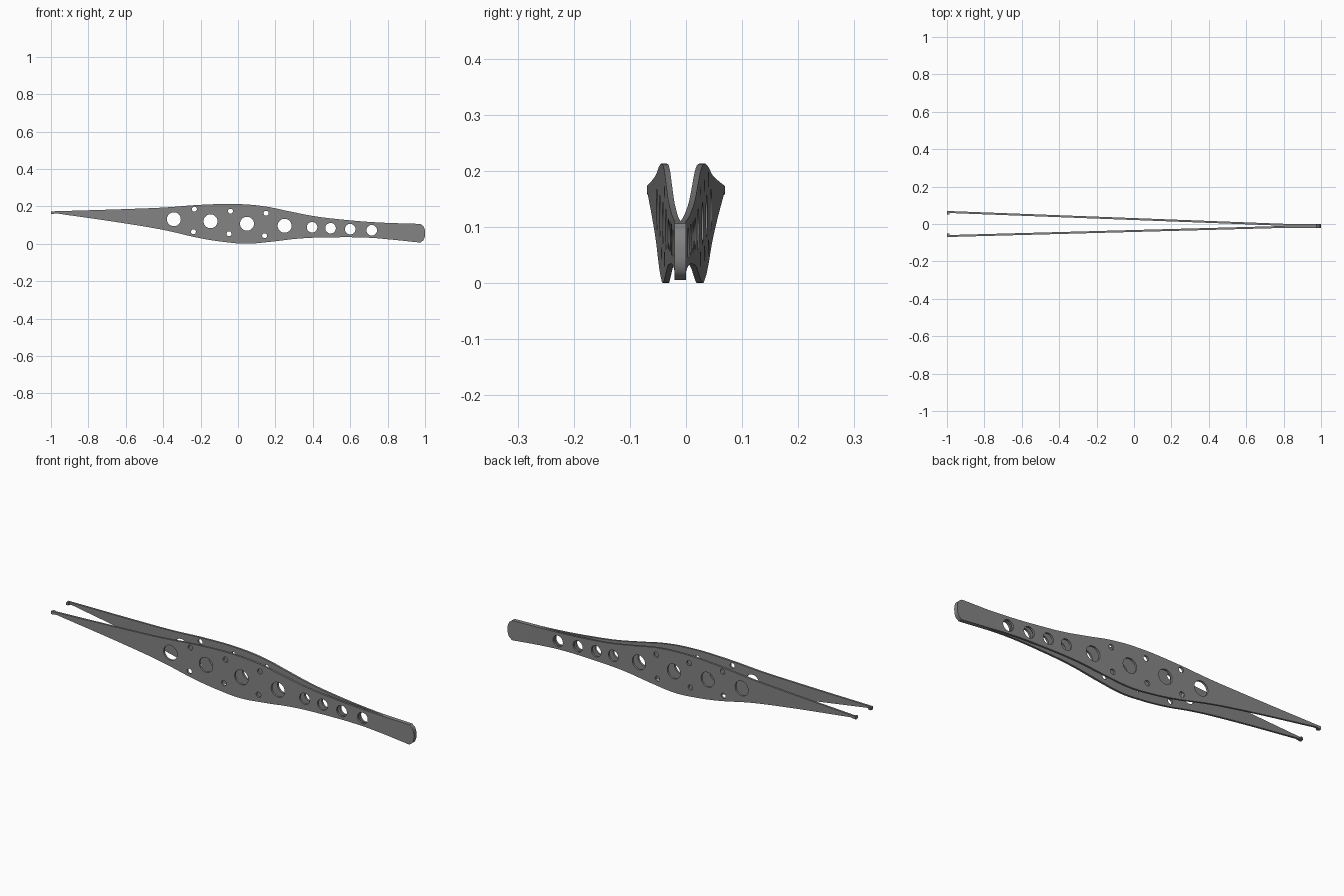
import bpy
import bmesh
import math
from mathutils import Vector

cube = bpy.data.objects.get("Cube")
if cube:
    bpy.data.objects.remove(cube, do_unlink=True)

steel = bpy.data.materials.new("grey steel")
steel.use_nodes = True
colour = (0.23, 0.23, 0.23, 1)
steel.diffuse_color = colour
steel.node_tree.nodes["Principled BSDF"].inputs["Base Color"].default_value = colour

HALF = 0.0052   # half the plate thickness
BEND = 0.82     # where the two arms meet

# Side profile: upper edge from tip to handle, rounded end, lower edge back
TOP = [(-1, .173), (-.58, .186), (-.39, .194), (-.2, .208), (0, .212), (.14, .2),
       (.28, .172), (.41, .147), (.54, .131), (.73, .115), (.975, .106)]
END = [(.993, .09), (1, .055), (.993, .022)]
LOW = [(.975, .006), (.81, .023), (.7, .032), (.49, .034), (.33, .028), (.17, .01),
       (.04, 0), (-.07, .009), (-.2, .029), (-.39, .072), (-.58, .105), (-.97, .162), (-1, .158)]
SHARP = {TOP[0], LOW[-1], LOW[-2], TOP[-1], LOW[0]}

# Holes grouped by radius
HOLES = {
    .037: [(-.343, .131), (-.147, .12), (.048, .107), (.249, .096)],
    .028: [(.396, .088), (.495, .083), (.6, .078), (.715, .072)],
    .013: [(-.233, .185), (-.04, .174), (.15, .163),
           (-.238, .064), (-.048, .053), (.142, .043)],
}


def add_spline(curve, points, sharp=()):
    s = curve.splines.new('BEZIER')
    s.bezier_points.add(len(points) - 1)
    s.use_cyclic_u = True
    s.resolution_u = 6
    for bp, p in zip(s.bezier_points, points):
        bp.co = (p[0], p[1], 0)
        kind = 'VECTOR' if p in sharp else 'AUTO'
        bp.handle_left_type = bp.handle_right_type = kind


def finish(bm, name):
    bmesh.ops.recalc_face_normals(bm, faces=bm.faces)
    mesh = bpy.data.meshes.new(name)
    bm.to_mesh(mesh)
    bm.free()
    mesh.materials.append(steel)
    obj = bpy.data.objects.new(name, mesh)
    bpy.context.collection.objects.link(obj)
    bpy.ops.object.select_all(action='DESELECT')
    obj.select_set(True)
    bpy.context.view_layer.objects.active = obj
    bpy.ops.object.shade_smooth_by_angle(angle=math.radians(30))
    return obj


def perforated_plate():
    """Filled profile with round holes, lying flat, as a bmesh."""
    curve = bpy.data.curves.new("plate_profile", 'CURVE')
    curve.dimensions = '2D'
    curve.fill_mode = 'BOTH'
    curve.extrude = HALF
    add_spline(curve, TOP + END + LOW, SHARP)
    for r, centres in HOLES.items():
        for cx, cz in centres:
            add_spline(curve, [(cx + r * math.cos(k * math.pi / 4),
                                cz + r * math.sin(k * math.pi / 4)) for k in range(8)])
    helper = bpy.data.objects.new("plate_profile", curve)
    bpy.context.collection.objects.link(helper)
    deps = bpy.context.evaluated_depsgraph_get()
    mesh = bpy.data.meshes.new_from_object(helper.evaluated_get(deps))
    bm = bmesh.new()
    bm.from_mesh(mesh)
    bpy.data.objects.remove(helper, do_unlink=True)
    bpy.data.meshes.remove(mesh)
    bmesh.ops.remove_doubles(bm, verts=bm.verts, dist=1e-5)
    bmesh.ops.bisect_plane(bm, geom=bm.verts[:] + bm.edges[:] + bm.faces[:],
                           plane_co=(BEND, 0, 0), plane_no=(1, 0, 0))
    return bm


# Each arm runs flat along the handle, then splays outwards to its tip
for side, root_y, tip_y in (("front", -.0152, -.0645), ("back", -.0048, .0645)):
    bm = perforated_plate()
    for v in bm.verts:
        x, z, depth = v.co
        t = max(0, (BEND - x) / (BEND + 1))
        v.co = (x, root_y + (tip_y - root_y) * t + depth, z)
    finish(bm, side + "_arm")

    # Small gripping tooth turned inwards at the tip
    inward = -1 if tip_y > 0 else 1
    bm = bmesh.new()
    bmesh.ops.create_cube(bm, size=1)
    for v in bm.verts:
        v.co = Vector((-.993 + v.co.x * .014, tip_y + inward * .007 + v.co.y * .016,
                       .1655 + v.co.z * .014))
    bmesh.ops.bevel(bm, geom=bm.edges[:], offset=.002, segments=2, affect='EDGES')
    finish(bm, side + "_tip_tooth")
